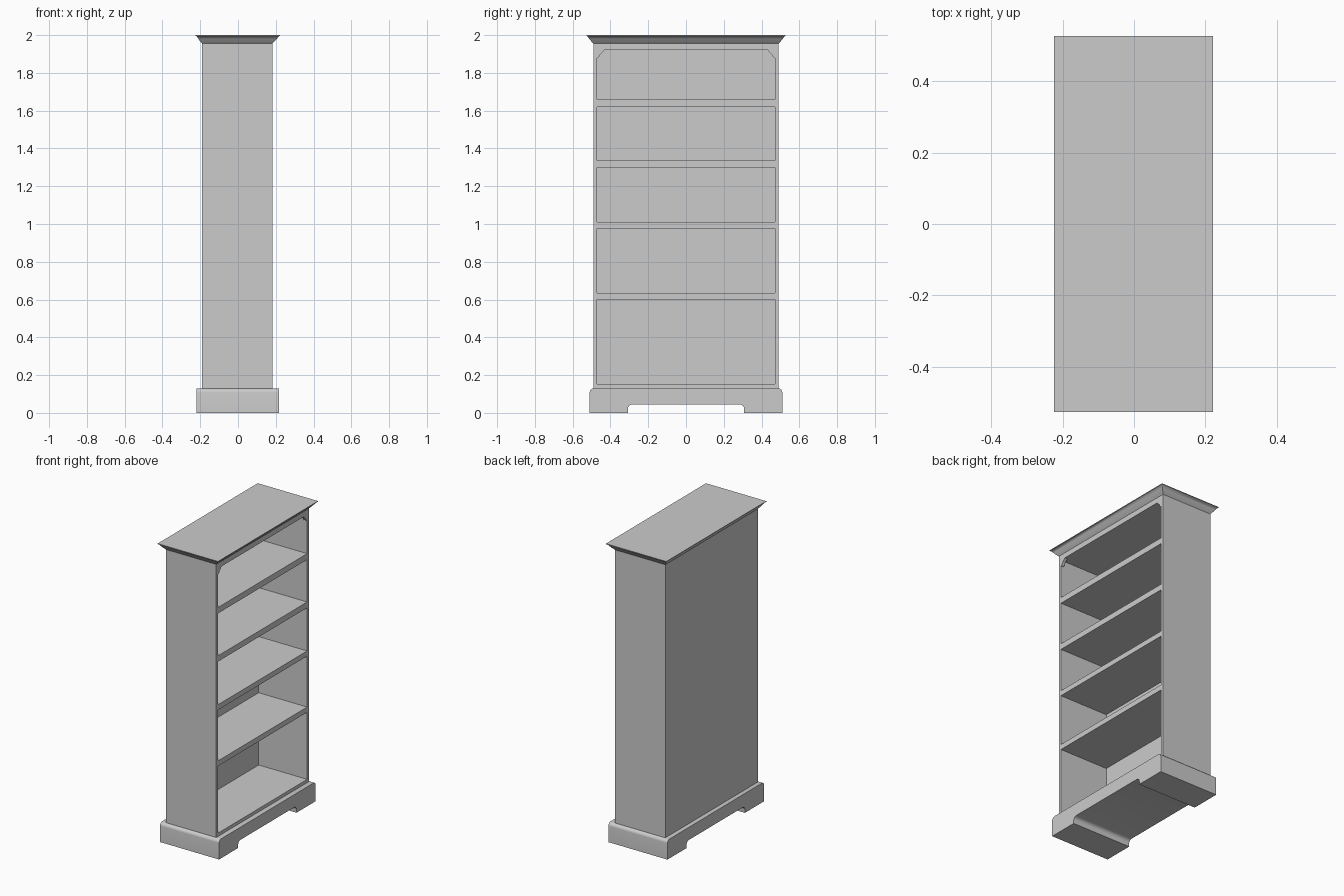
import bpy
import math

if "Cube" in bpy.data.objects:
    bpy.data.objects.remove(bpy.data.objects["Cube"])


def make(name, verts, faces, smooth=False):
    mesh = bpy.data.meshes.new(name)
    mesh.from_pydata(verts, [], faces)
    obj = bpy.data.objects.new(name, mesh)
    bpy.context.collection.objects.link(obj)
    if smooth:
        bpy.ops.object.select_all(action='DESELECT')
        obj.select_set(True)
        bpy.context.view_layer.objects.active = obj
        bpy.ops.object.shade_smooth_by_angle(angle=math.radians(35))
    return obj


def skin(name, rings, smooth=False):
    """Close a stack of equal, counter-clockwise rings into a solid."""
    n = len(rings[0])
    verts = [v for ring in rings for v in ring]
    faces = [tuple(reversed(range(n))), tuple(range(len(verts) - n, len(verts)))]
    for r in range(len(rings) - 1):
        for i in range(n):
            j = (i + 1) % n
            faces.append((r * n + i, r * n + j, (r + 1) * n + j, (r + 1) * n + i))
    return make(name, verts, faces, smooth)


def extrude_x(name, profile, x0, x1, smooth=False):
    return skin(name, [[(x, y, z) for y, z in profile] for x in (x0, x1)], smooth)


def box(name, x0, x1, y0, y1, z0, z1):
    return extrude_x(name, [(y0, z0), (y1, z0), (y1, z1), (y0, z1)], x0, x1)


def arc(cy, cz, r, a0, a1, n=6):
    steps = [math.radians(a0 + (a1 - a0) * i / n) for i in range(n + 1)]
    return [(cy + r * math.cos(a), cz + r * math.sin(a)) for a in steps]


BACK, INNER_BACK, FRONT = -0.19, -0.176, 0.182
SIDE, INNER = 0.49, 0.47

# Plinth: rounded ends and a scalloped arch between the feet
half = ([(0.308, 0), (0.51, 0)] + arc(0.488, 0.108, 0.022, 0, 90))
arch = arc(0.283, 0.02, 0.025, 90, 0)
half = [(0, 0.045)] + arch + half + [(0, 0.13)]
profile = half + [(-y, z) for y, z in reversed(half[1:-1])]
extrude_x("plinth", profile, -0.22, 0.217, True)

# Carcass
box("back_panel", BACK, INNER_BACK, -SIDE, SIDE, 0.13, 1.96)
for s, side in ((-1, "left"), (1, "right")):
    ys = sorted((s * INNER, s * SIDE))
    box(side + "_side_panel", INNER_BACK, FRONT, *ys, 0.13, 1.96)

# Bottom board, shelves and top rail
boards = [("bottom_board", 0.13, 0.152), ("shelf_1", 0.60, 0.635),
          ("shelf_2", 0.975, 1.01), ("shelf_3", 1.298, 1.337),
          ("shelf_4", 1.62, 1.66), ("top_board", 1.92, 1.96)]
for name, z0, z1 in boards:
    box(name, INNER_BACK, FRONT, -INNER, INNER, z0, z1)

# Scalloped corner brackets at the top of the opening
bracket = [(INNER, 1.92), (0.433, 1.92)] + arc(0.433, 1.883, 0.026, 60, 10, 4)
bracket += [(0.462, 1.884), (INNER, 1.88)]
extrude_x("right_corner_bracket", bracket, FRONT - 0.02, FRONT, True)
extrude_x("left_corner_bracket", [(-y, z) for y, z in reversed(bracket)],
          FRONT - 0.02, FRONT, True)

# Crown moulding: flared cove with a thin lip
rings = []
for t, z in [(0, 1.955), (0.12, 1.96), (0.3, 1.967), (0.58, 1.98),
             (0.85, 1.994), (1, 1.996), (1, 2.0)]:
    x0, x1 = BACK - 0.034 * t, FRONT + 0.04 * t
    y = SIDE + 0.038 * t
    rings.append([(x0, -y, z), (x1, -y, z), (x1, y, z), (x0, y, z)])
skin("crown_moulding", rings, True)
